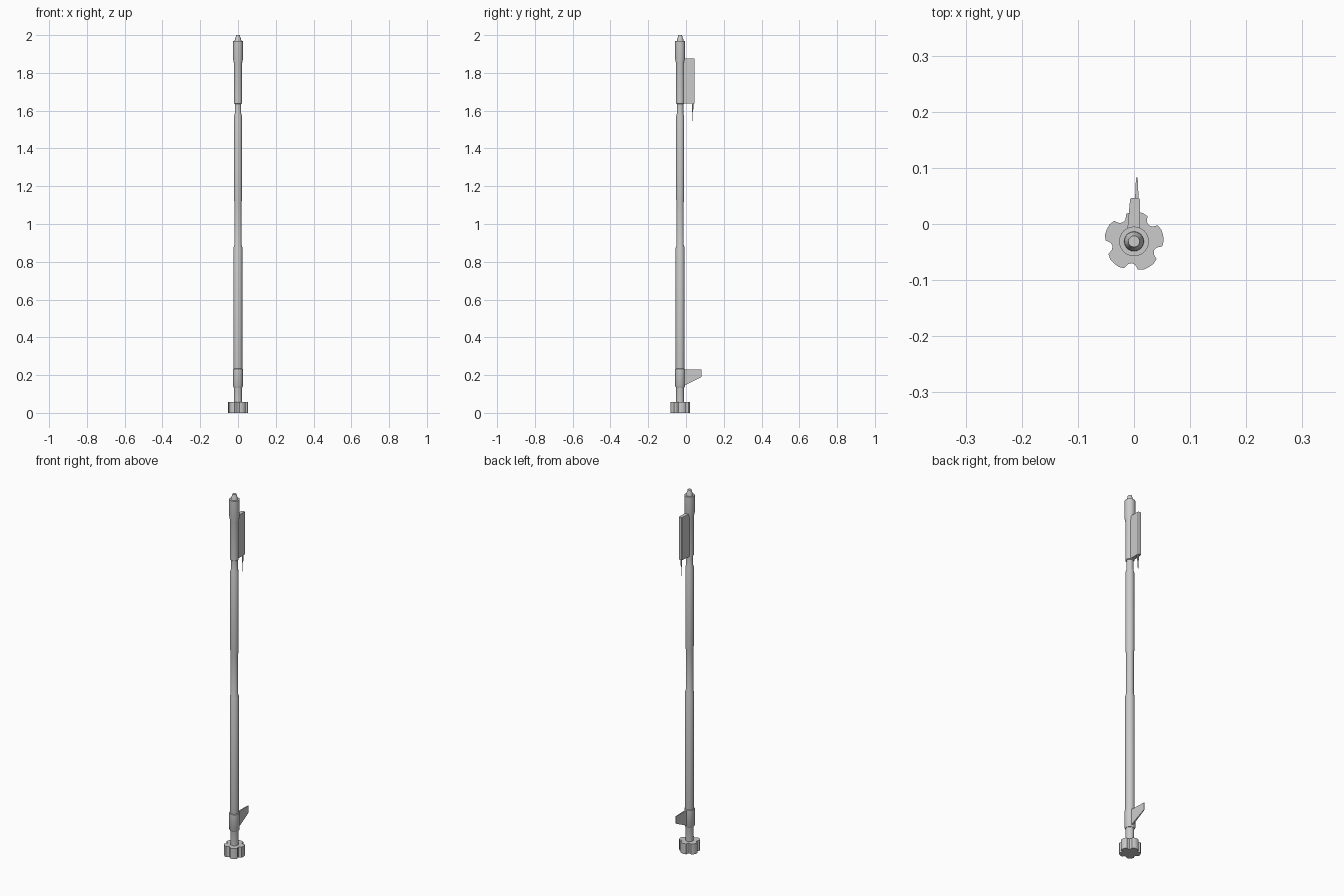
import bpy, bmesh, math

if "Cube" in bpy.data.objects:
    bpy.data.objects.remove(bpy.data.objects["Cube"])

CY = -0.031  # shaft axis position in y


def make_object(name, bm, smooth=True):
    bmesh.ops.remove_doubles(bm, verts=bm.verts, dist=1e-6)
    bmesh.ops.recalc_face_normals(bm, faces=bm.faces)
    mesh = bpy.data.meshes.new(name)
    bm.to_mesh(mesh)
    bm.free()
    ob = bpy.data.objects.new(name, mesh)
    bpy.context.collection.objects.link(ob)
    if smooth:
        bpy.ops.object.select_all(action='DESELECT')
        bpy.context.view_layer.objects.active = ob
        ob.select_set(True)
        bpy.ops.object.shade_smooth_by_angle(angle=math.radians(35))
    return ob


def lathe(name, profile, x=0.0, y=CY, n=24):
    """Revolve (radius, z) pairs about a vertical axis, capping both ends."""
    bm = bmesh.new()
    rings = [[bm.verts.new((x + r * math.cos(2 * math.pi * i / n),
                            y + r * math.sin(2 * math.pi * i / n), z))
              for i in range(n)] for r, z in profile]
    for a, b in zip(rings, rings[1:]):
        for i in range(n):
            j = (i + 1) % n
            bm.faces.new((a[i], a[j], b[j], b[i]))
    bm.faces.new(rings[0][::-1])
    bm.faces.new(rings[-1])
    return make_object(name, bm)


def loft(name, lower, upper, smooth=False):
    """Solid between two matching closed outlines."""
    bm = bmesh.new()
    a = [bm.verts.new(p) for p in lower]
    b = [bm.verts.new(p) for p in upper]
    n = len(a)
    for i in range(n):
        j = (i + 1) % n
        bm.faces.new((a[i], a[j], b[j], b[i]))
    bm.faces.new(a[::-1])
    bm.faces.new(b)
    return make_object(name, bm, smooth)


# Stepped barrel with thick and thin sections
lathe("barrel", [
    (0.021, 0.05), (0.021, 0.14), (0.0235, 0.15), (0.0235, 0.875), (0.019, 0.89),
    (0.019, 1.115), (0.0215, 1.135), (0.0215, 1.57), (0.017, 1.585),
    (0.017, 1.635), (0.0215, 1.638), (0.0215, 1.85), (0.0265, 1.875),
    (0.0265, 1.97)])

# Tip cap
lathe("tip_cap", [(0.018, 1.965), (0.017, 1.978), (0.012, 1.99), (0.010, 2.0)])

# Lower clip collar
lathe("collar", [(0.0225, 0.135), (0.0265, 0.142), (0.0265, 0.232), (0.0235, 0.234)])

# Five-lobed end knob
outline = []
for k in range(5):
    for da, r in ((-22, .051), (-11, .053), (0, .053), (11, .053), (22, .051),
                  (27, .042), (36, .039), (45, .042)):
        a = math.radians(12 + 72 * k + da)
        outline.append((r * math.cos(a), CY + r * math.sin(a)))
loft("end_knob", [(x, y, 0.0) for x, y in outline],
     [(x, y, 0.058) for x, y in outline], True)

# Small swept fin on the collar, tapering in thickness outwards
side = [(-0.02, 0.145), (-0.008, 0.145), (0.083, 0.19), (0.083, 0.23), (-0.02, 0.23)]
half = [0.006, 0.005, 0.0015, 0.0015, 0.006]
loft("lower_fin", [(0.005 - h, y, z) for (y, z), h in zip(side, half)],
     [(0.005 + h, y, z) for (y, z), h in zip(side, half)])

# Tall upper housing
plan = [(-0.0135, -0.03), (0.011, -0.03), (0.011, 0.044), (0.008, 0.046),
        (-0.005, 0.046), (-0.007, 0.044)]
loft("upper_housing", [(x, y, 1.638) for x, y in plan],
     [(x, y, 1.875) for x, y in plan])

# Tapered needle below the housing
lathe("needle", [(0.004, 1.645), (0.004, 1.61), (0.0015, 1.59), (0.001, 1.545)],
      0.004, 0.035, 12)
